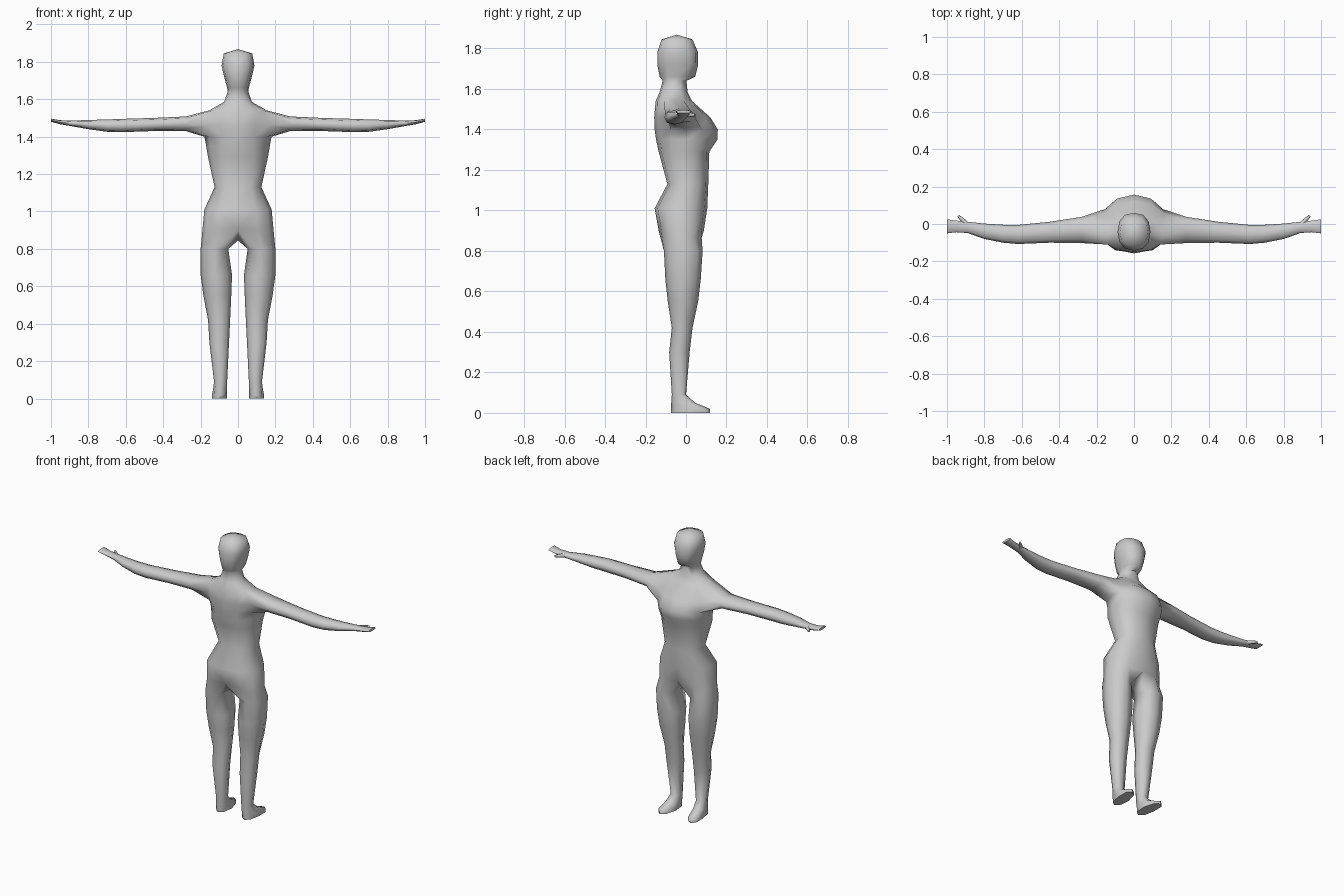
import bpy, bmesh, math

if "Cube" in bpy.data.objects:
    bpy.data.objects.remove(bpy.data.objects["Cube"])

skin = bpy.data.materials.new("plain grey")
skin.diffuse_color = (0.6, 0.6, 0.6, 1)
skin.use_nodes = True
skin.node_tree.nodes["Principled BSDF"].inputs["Base Color"].default_value = skin.diffuse_color


def power(v, p):
    return math.copysign(abs(v) ** p, v)


def oval(angle, a0, a1, b0, b1, p=0.85):
    """Point on a rounded-box oval spanning a0..a1 by b0..b1."""
    a = (a0 + a1) / 2 + (a1 - a0) / 2 * power(math.cos(angle), p)
    b = (b0 + b1) / 2 + (b1 - b0) / 2 * power(math.sin(angle), p)
    return a, b


def bridge(bm, r0, r1, closed=True, skip=()):
    n = len(r0)
    for i in range(n if closed else n - 1):
        if i not in skip:
            j = (i + 1) % n
            bm.faces.new((r0[i], r0[j], r1[j], r1[i]))


def finish(name, bm):
    bmesh.ops.recalc_face_normals(bm, faces=bm.faces)
    if bm.calc_volume(signed=True) < 0:
        bmesh.ops.reverse_faces(bm, faces=bm.faces)
    mesh = bpy.data.meshes.new(name)
    bm.to_mesh(mesh)
    bm.free()
    mesh.materials.append(skin)
    ob = bpy.data.objects.new(name, mesh)
    bpy.context.collection.objects.link(ob)
    mod = ob.modifiers.new("mirror", 'MIRROR')
    mod.use_clip = True
    mod.merge_threshold = 0.0005
    bpy.ops.object.select_all(action='DESELECT')
    ob.select_set(True)
    bpy.context.view_layer.objects.active = ob
    bpy.ops.object.shade_smooth_by_angle(angle=math.radians(70))
    return ob


bm = bmesh.new()

# Torso, neck and head: half rings of (z, half width, back y, front y, roundness)
trunk = [
    (0.90, 0.193, -0.135, 0.088, 0.85), (1.01, 0.180, -0.155, 0.105, 0.85),
    (1.13, 0.125, -0.092, 0.110, 0.85), (1.29, 0.160, -0.135, 0.115, 0.85),
    (1.35, 0.170, -0.148, 0.155, 1.0), (1.40, 0.180, -0.155, 0.157, 1.0),
    (1.46, 0.185, -0.157, 0.120, 0.95), (1.54, 0.155, -0.150, 0.030, 0.85),
    (1.585, 0.075, -0.130, 0.008, 0.9), (1.64, 0.055, -0.115, 0.002, 0.9),
    (1.66, 0.058, -0.130, 0.045, 0.85), (1.72, 0.074, -0.142, 0.060, 0.85),
    (1.78, 0.088, -0.142, 0.060, 0.85), (1.845, 0.076, -0.120, 0.032, 0.85),
]
rows = []
for z, w, back, front, p in trunk:
    row = []
    for i in range(7):
        x, y = oval(math.radians(30 * (i - 3)), -w, w, back, front, p)
        row.append(bm.verts.new((0 if i in (0, 6) else x, y, z)))
    rows.append(row)
for k in range(len(rows) - 1):
    # leave an arm opening in the side of the chest
    bridge(bm, rows[k], rows[k + 1], False, (2, 3) if k in (5, 6) else ())
crown = bm.verts.new((0, -0.045, 1.868))
for i in range(6):
    bm.faces.new((rows[-1][i], rows[-1][i + 1], crown))
for i in (2, 3, 4):
    rows[0][i].co.z = 0.87

# Arm and hand: rings of (x, back y, front y, low z, high z)
A, B, C = rows[5:8]
ring = [A[2], A[3], A[4], B[4], C[4], C[3], C[2], B[2]]
arm = [
    (0.28, -0.102, 0.038, 1.430, 1.508), (0.45, -0.100, 0.012, 1.430, 1.500),
    (0.62, -0.107, -0.005, 1.424, 1.495), (0.70, -0.100, -0.004, 1.426, 1.492),
    (0.80, -0.080, 0.002, 1.440, 1.489), (0.89, -0.048, 0.012, 1.456, 1.486),
    (0.95, -0.044, 0.018, 1.466, 1.488), (1.00, -0.050, 0.025, 1.480, 1.496),
]
for x, y0, y1, z0, z1 in arm:
    new = []
    for i in range(8):
        y, z = oval(math.radians(225 + 45 * i), y0, y1, z0, z1)
        new.append(bm.verts.new((x, y, z)))
    bridge(bm, ring, new)
    ring = new
bm.faces.new(ring)

# Leg and foot: rings of (z, inner x, outer x, back y, front y)
ring = rows[0] + [bm.verts.new((0, -0.02, 0.845))]
leg = [
    (0.80, 0.052, 0.200, -0.109, 0.082), (0.66, 0.032, 0.200, -0.102, 0.073),
    (0.55, 0.036, 0.185, -0.090, 0.060), (0.42, 0.042, 0.160, -0.070, 0.032),
    (0.30, 0.048, 0.153, -0.083, 0.018), (0.09, 0.058, 0.128, -0.070, 0.000),
    (0.05, 0.058, 0.133, -0.073, 0.045), (0.02, 0.056, 0.136, -0.075, 0.118),
    (0.00, 0.056, 0.136, -0.075, 0.118),
]
for z, x0, x1, y0, y1 in leg:
    new = []
    for i in range(8):
        x, y = oval(math.radians(45 * (i - 3)), x0, x1, y0, y1)
        if z < 0.06:
            x += 0.14 * max(y, 0)  # toes turn out
        new.append(bm.verts.new((x, y, z)))
    bridge(bm, ring, new)
    ring = new
bm.faces.new(ring)
finish("body", bm)

# Thumbs: short tapered pegs on the front edge of each hand
bm = bmesh.new()
ring = None
for x, y, r in ((0.895, 0.000, 0.013), (0.925, 0.030, 0.010), (0.940, 0.044, 0.006)):
    new = []
    for i in range(6):
        a = math.radians(60 * i)
        new.append(bm.verts.new((x + 0.8 * r * math.cos(a), y - 0.6 * r * math.cos(a),
                                 1.472 + r * math.sin(a))))
    if ring:
        bridge(bm, ring, new)
    else:
        bm.faces.new(new)
    ring = new
bm.faces.new(ring)
finish("thumbs", bm)
